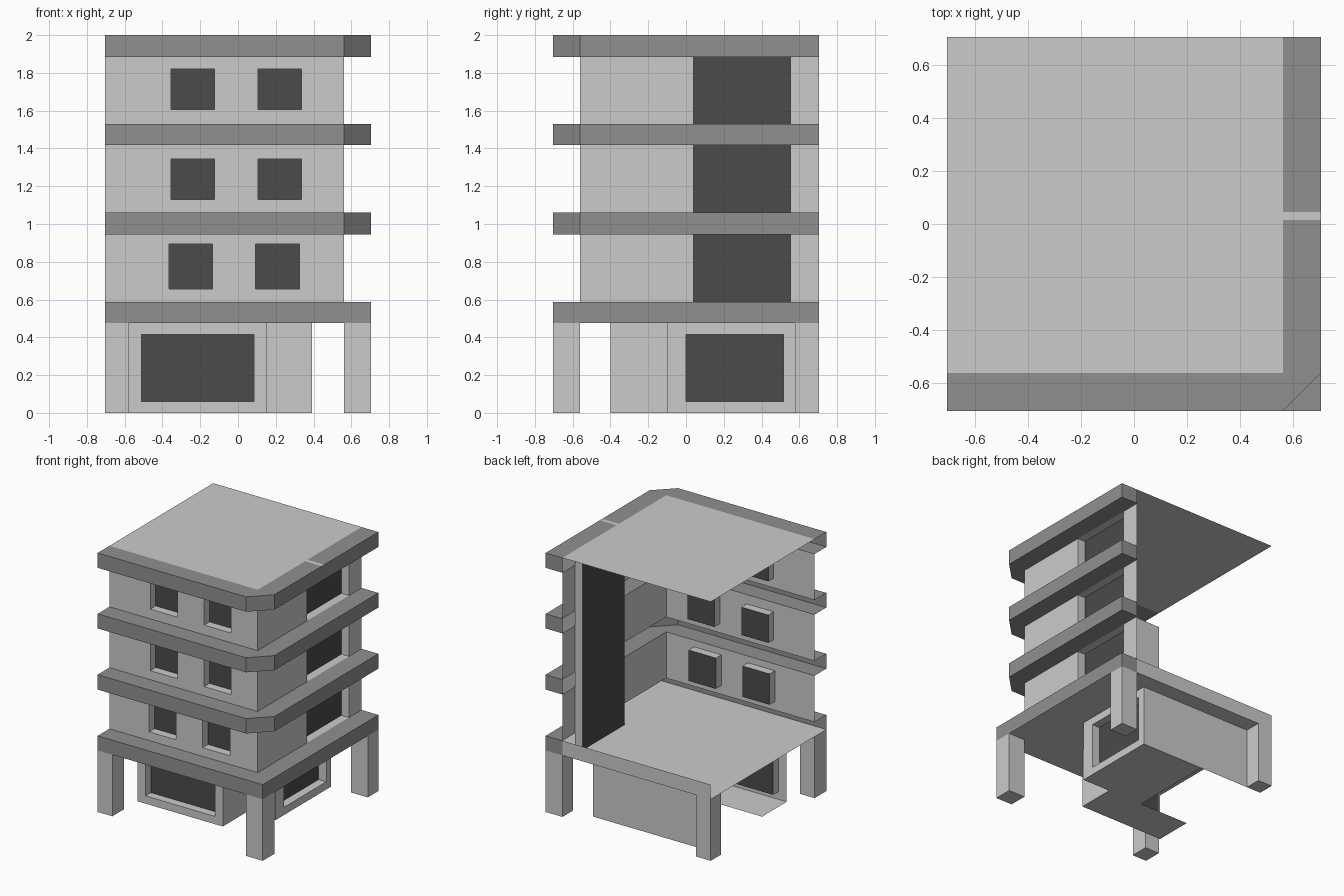
import bpy, bmesh

if "Cube" in bpy.data.objects:
    bpy.data.objects.remove(bpy.data.objects["Cube"])

O, I = 0.705, 0.562          # outer edge of bands, wall line
BANDS = [(0.475, 0.588), (0.945, 1.06), (1.417, 1.53), (1.885, 2.0)]
D = 0.065                    # recess depth


def material(name, v):
    m = bpy.data.materials.new(name)
    m.diffuse_color = (v, v, v, 1)
    m.use_nodes = True
    m.node_tree.nodes["Principled BSDF"].inputs["Base Color"].default_value = m.diffuse_color
    return m


TRIM = material("trim_grey", 0.28)
DARK = material("window_dark", 0.07)


def build(name, faces, mat=None):
    bm = bmesh.new()
    for f in faces:
        bm.faces.new([bm.verts.new(p) for p in f])
    bmesh.ops.remove_doubles(bm, verts=bm.verts, dist=1e-4)
    me = bpy.data.meshes.new(name)
    bm.to_mesh(me)
    bm.free()
    ob = bpy.data.objects.new(name, me)
    bpy.context.collection.objects.link(ob)
    if mat:
        me.materials.append(mat)
    return ob


def front(y):                # maps (u, height, depth) onto a -y facing wall
    return lambda u, v, d=0: (u, y + d, v)


def right(x):                # same for a +x facing wall
    return lambda u, v, d=0: (x - d, u, v)


def rect(P, u0, u1, v0, v1, d=0):
    return [P(u0, v0, d), P(u1, v0, d), P(u1, v1, d), P(u0, v1, d)]


def flat(x0, x1, y0, y1, z, up=True):
    f = [(x0, y0, z), (x1, y0, z), (x1, y1, z), (x0, y1, z)]
    return f if up else f[::-1]


def wall(name, P, u0, u1, v0, v1, holes):
    """Wall with recessed windows; holes are (u0, u1, v0, v1)."""
    us = sorted({u0, u1, *[h[0] for h in holes], *[h[1] for h in holes]})
    vs = sorted({v0, v1, *[h[2] for h in holes], *[h[3] for h in holes]})
    faces, panes = [], []
    for a, b in zip(us, us[1:]):
        for c, e in zip(vs, vs[1:]):
            um, vm = (a + b) / 2, (c + e) / 2
            if not any(h[0] < um < h[1] and h[2] < vm < h[3] for h in holes):
                faces.append(rect(P, a, b, c, e))
    for a, b, c, e in holes:
        ring = [(a, c), (b, c), (b, e), (a, e)]
        for p, q in zip(ring, ring[1:] + ring[:1]):
            faces.append([P(*p), P(*q), P(*q, D), P(*p, D)])
        panes.append(rect(P, a, b, c, e, D))
    build(name, faces)
    build(name + "_window_panes", panes, DARK)


# Projecting bands: open channels around the front and right sides
for i, (z0, z1) in enumerate(BANDS):
    path = [(-O, -O), (I, -O), (O, -I), (O, O)] if i else \
           [(-O, -O), (O, -O), (O, O)]
    faces = [[(*p, z0), (*q, z0), (*q, z1), (*p, z1)]
             for p, q in zip(path, path[1:])]
    faces.append([(O, O, z0), (I, O, z0), (I, O, z1), (O, O, z1)])
    corner = [(I, -I), (I, -O)] + ([] if i else [(O, -O)]) + [(O, -I)]
    for z, up in ((z0, False), (z1, True)):
        if i == 0 and not up:
            continue
        tri = [(*p, z) for p in corner]
        faces += [flat(-O, I, -O, -I, z, up), tri if up else tri[::-1]]
        if i == 3 and up:
            faces += [flat(I, O, -I, 0.015, z), flat(I, O, 0.045, O, z)]
        else:
            faces.append(flat(I, O, -I, O, z, up))
    build(f"floor_band_{i}", faces, TRIM)

# Flat roof with the thin pale strip across its rim
build("roof", [flat(-O, I, -I, O, 2.0), flat(I, O, 0.015, 0.045, 2.0)])

# First floor deck and its rear edge
build("deck", [flat(-O, O, -O, O, 0.475, False),
               [(I, O, 0.475), (-O, O, 0.475), (-O, O, 0.588), (I, O, 0.588)]])

# Upper storeys
wins = [((-0.365, -0.135), (0.092, 0.325), (0.655, 0.893)),
        ((-0.355, -0.125), (0.105, 0.335), (1.13, 1.345)),
        ((-0.355, -0.125), (0.105, 0.335), (1.605, 1.82))]
Y0, Y1 = 0.04, 0.552         # tall glazing opening
R = right(I)
for i, (wa, wb, wz) in enumerate(wins):
    z0, z1 = BANDS[i][1], BANDS[i + 1][0]
    wall(f"front_wall_{i}", front(-I), -O, I, z0, z1, [(*wa, *wz), (*wb, *wz)])
    build(f"right_wall_{i}", [
        rect(R, -I, Y0, z0, z1), rect(R, Y1, O, z0, z1),
        flat(I - D, I, Y0, Y1, z0), flat(I - D, I, Y0, Y1, z1, False)])

# Continuous dark glazing behind the right wall, with side reveals
build("tall_glazing", [rect(R, Y0, Y1, 0.475, 2.0, D)], DARK)
build("glazing_reveals", [rect(front(y), I - D, I, 0.475, 2.0) for y in (Y0, Y1)])

# Ground floor shops with recessed display windows
wall("front_shop", front(-0.4), -0.58, 0.15, 0, 0.475, [(-0.51, 0.085, 0.06, 0.415)])
wall("right_shop", right(0.392), -0.1, 0.577, 0, 0.475, [(0.0, 0.517, 0.06, 0.415)])
build("shop_side_walls", [
    rect(right(0.15), -0.4, -0.1, 0, 0.475),
    rect(front(-0.1), 0.15, 0.392, 0, 0.475),
    rect(front(0.577), -0.58, 0.392, 0, 0.475)[::-1]])
build("front_shop_floor", [flat(-0.58, 0.15, -0.4, -0.1, 0, False)])
build("right_shop_floor", [flat(-0.15, 0.392, -0.1, 0.577, 0, False)])

# Four square corner posts
for name, x0, x1, y0, y1 in (("front_left", -O, -0.58, -O, -I),
                             ("front_right", I, O, -O, -I),
                             ("back_right", I, O, 0.577, O),
                             ("back_left", -O, -0.58, 0.577, O)):
    build(name + "_post", [
        flat(x0, x1, y0, y1, 0, False),
        rect(front(y0), x0, x1, 0, 0.475), rect(front(y1), x0, x1, 0, 0.475)[::-1],
        rect(right(x1), y0, y1, 0, 0.475), rect(right(x0), y0, y1, 0, 0.475)[::-1]])
